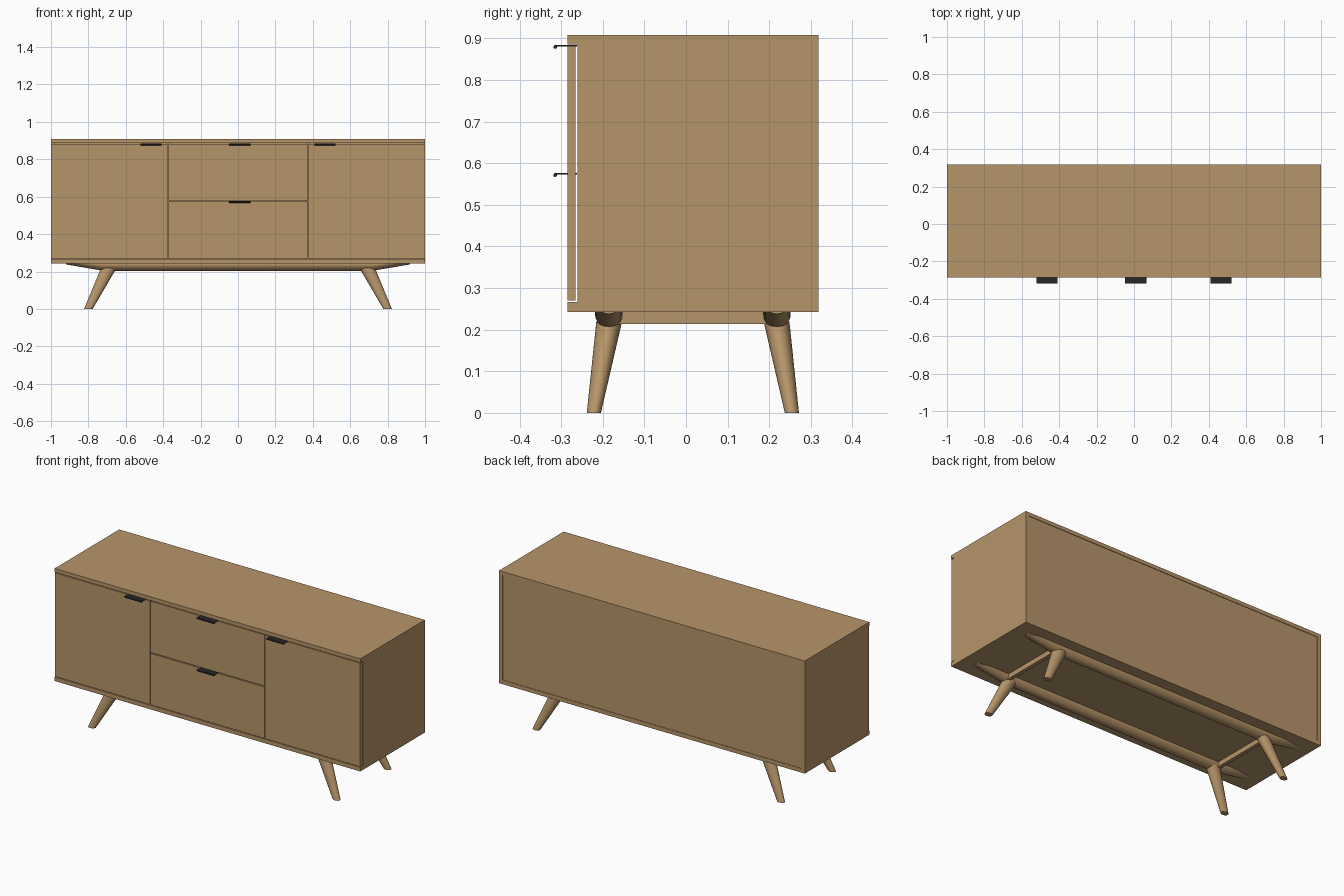
import bpy, bmesh
from math import pi, cos, sin, radians
from mathutils import Matrix

if "Cube" in bpy.data.objects:
    bpy.data.objects.remove(bpy.data.objects["Cube"], do_unlink=True)

MID_Y = 0.0165                    # depth centre of the cabinet
FRONT, BACK = -0.285, 0.318


def material(name, rgb, roughness):
    m = bpy.data.materials.new(name)
    m.use_nodes = True
    m.diffuse_color = (*rgb, 1)
    bsdf = next(n for n in m.node_tree.nodes if n.type == 'BSDF_PRINCIPLED')
    bsdf.inputs["Base Color"].default_value = (*rgb, 1)
    bsdf.inputs["Roughness"].default_value = roughness
    return m


WOOD = material("oak wood", (0.47, 0.30, 0.143), 0.6)
DARK = material("black metal", (0.02, 0.02, 0.021), 0.5)


def finish(name, bm, mat, smooth=False):
    bmesh.ops.recalc_face_normals(bm, faces=bm.faces)
    me = bpy.data.meshes.new(name)
    bm.to_mesh(me)
    bm.free()
    me.materials.append(mat)
    ob = bpy.data.objects.new(name, me)
    bpy.context.collection.objects.link(ob)
    if smooth:
        bpy.ops.object.select_all(action='DESELECT')
        ob.select_set(True)
        bpy.context.view_layer.objects.active = ob
        bpy.ops.object.shade_smooth_by_angle(angle=radians(40))
    return ob


def add_box(bm, x, y, z):
    size = [b - a for a, b in (x, y, z)]
    mid = [(a + b) / 2 for a, b in (x, y, z)]
    bmesh.ops.create_cube(bm, size=1, matrix=Matrix.Translation(mid) @ Matrix.Diagonal((*size, 1)))


def box(name, x, y, z, mat=WOOD):
    bm = bmesh.new()
    add_box(bm, x, y, z)
    return finish(name, bm, mat)


def loft(name, rings):
    """Skin a list of closed point rings and cap both ends."""
    bm = bmesh.new()
    rows = [[bm.verts.new(p) for p in ring] for ring in rings]
    n = len(rows[0])
    for a, b in zip(rows, rows[1:]):
        for i in range(n):
            j = (i + 1) % n
            bm.faces.new((a[i], a[j], b[j], b[i]))
    bm.faces.new(rows[0])
    bm.faces.new(rows[-1])
    return finish(name, bm, WOOD, True)


ANGLES = [2 * pi * i / 32 for i in range(32)]

# Carcass
box("top_panel", (-1, 1), (FRONT, BACK), (0.886, 0.908))
box("bottom_panel", (-1, 1), (FRONT, BACK), (0.242, 0.266))
for side, s in (("left", 1), ("right", -1)):
    box(side + "_side_panel", sorted((s, s * 0.978)), (-0.261, BACK), (0.266, 0.886))
    box(side + "_divider", sorted((s * 0.364, s * 0.386)), (-0.261, 0.30), (0.266, 0.886))
box("back_panel", (-0.977, 0.977), (0.30, 0.315), (0.266, 0.886))

# Doors and drawer fronts
for side, s in (("left", 1), ("right", -1)):
    box(side + "_door", sorted((s * 0.999, s * 0.377)), (FRONT, -0.265), (0.27, 0.882))
box("upper_drawer_front", (-0.372, 0.372), (FRONT, -0.265), (0.579, 0.882))
box("lower_drawer_front", (-0.372, 0.372), (FRONT, -0.265), (0.27, 0.573))


# Edge pulls: thin plate ending in a small rounded lip
def pull(name, x, z):
    bm = bmesh.new()
    add_box(bm, (x - 0.057, x + 0.057), (-0.316, -0.262), (z - 0.003, z))
    bmesh.ops.create_cone(bm, cap_ends=True, segments=12, radius1=0.0045, radius2=0.0045, depth=0.114,
                          matrix=Matrix.Translation((x, -0.3145, z - 0.0045)) @ Matrix.Rotation(pi / 2, 4, 'Y'))
    return finish(name, bm, DARK, True)


pull("left_door_pull", 0.465, 0.884)
pull("right_door_pull", -0.465, 0.884)
pull("upper_drawer_pull", 0.009, 0.884)
pull("lower_drawer_pull", 0.009, 0.576)

# Base rails: round bars whose ends bend up into the cabinet floor
for row, t in (("front", -1), ("back", 1)):
    y = MID_Y + t * 0.202
    path = [(-0.92, 0.271), (-0.72, 0.237), (0.72, 0.237), (0.92, 0.271)]
    loft(row + "_rail", [[(x, y + 0.033 * cos(a), min(z + 0.033 * sin(a), 0.25)) for a in ANGLES]
                         for x, z in path])

    # Splayed, tapered legs
    for side, s in (("left", 1), ("right", -1)):
        sections = [(0.800, 0.238, 0, 0.023, 0.017), (0.690, 0.201, 0.22, 0.042, 0.031)]
        loft(f"{row}_{side}_leg", [[(s * x + rx * cos(a), MID_Y + t * dy + ry * sin(a), z) for a in ANGLES]
                                   for x, dy, z, rx, ry in sections])

# Cross bars joining the rails
for side, s in (("left", 1), ("right", -1)):
    box(side + "_cross_bar", sorted((s * 0.70, s * 0.722)), (MID_Y - 0.2, MID_Y + 0.2), (0.214, 0.242))
